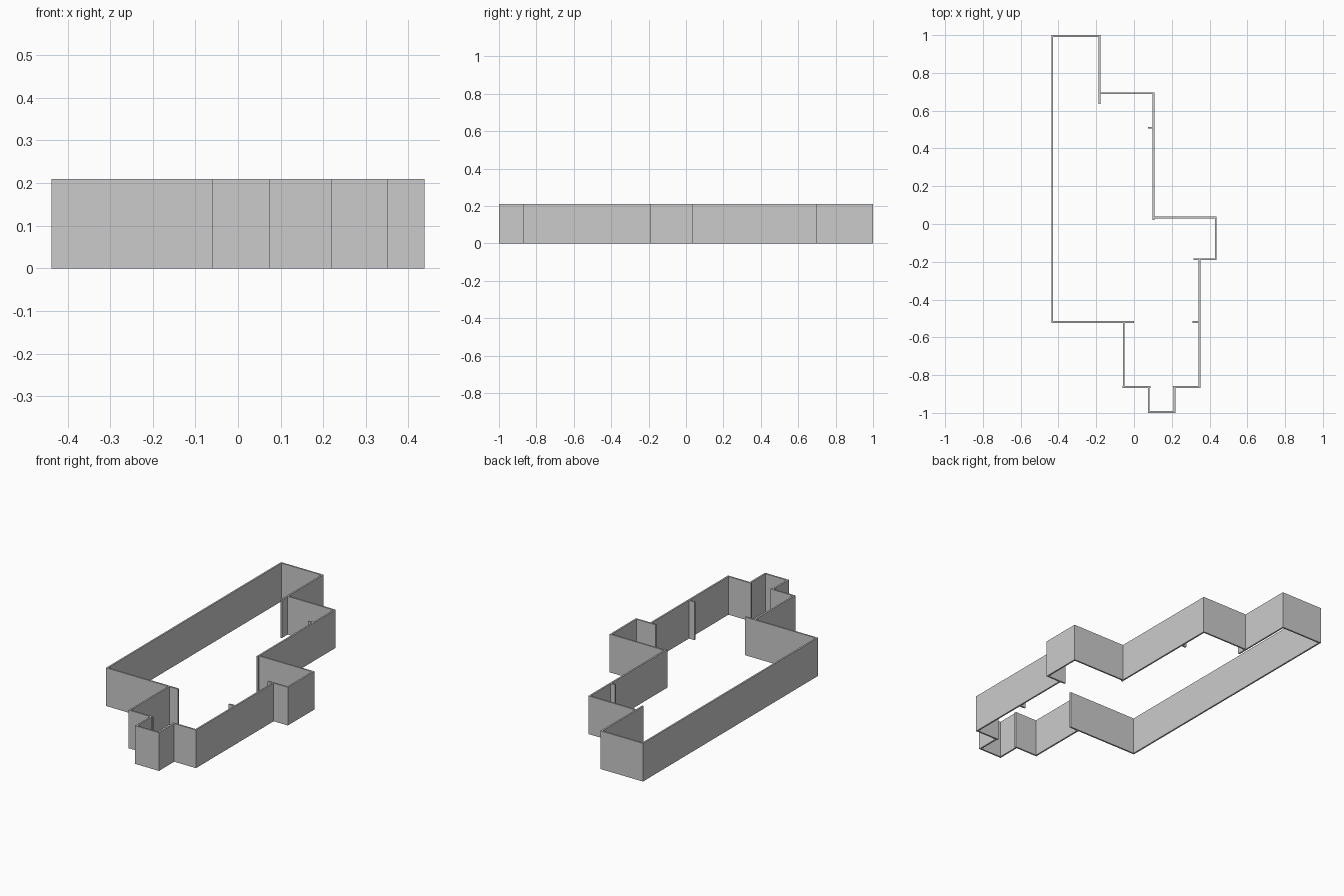
import bpy

if "Cube" in bpy.data.objects:
    bpy.data.objects.remove(bpy.data.objects["Cube"])

HEIGHT = 0.21


def wall(name, x0, x1, y0, y1):
    """Upright wall slab standing on the ground between the given limits."""
    bpy.ops.mesh.primitive_cube_add(size=1, location=((x0 + x1) / 2, (y0 + y1) / 2, HEIGHT / 2))
    ob = bpy.context.object
    ob.name = name
    ob.scale = (x1 - x0, y1 - y0, HEIGHT)
    bpy.ops.object.transform_apply(location=False, rotation=False, scale=True)


T = 0.009  # wall thickness


def wall_x(name, x0, x1, y):
    wall(name, x0, x1, y - T / 2, y + T / 2)


def wall_y(name, x, y0, y1):
    wall(name, x - T / 2, x + T / 2, y0, y1)


# Long main room
wall_y("left_wall", -0.4335, -0.523, 1.0)
wall_x("back_wall", -0.438, -0.178, 0.9955)
wall_y("back_room_side_wall", -0.183, 0.636, 1.0)
wall_x("back_step_wall", -0.183, 0.107, 0.692)
wall_y("middle_side_wall", 0.103, 0.021, 0.696)
wall_x("middle_stub", 0.073, 0.103, 0.51)
wall_x("left_front_wall", -0.438, 0.0, -0.519)

# Right bay
wall_x("bay_back_wall", 0.0985, 0.438, 0.034)
wall_y("bay_side_wall", 0.4335, -0.19, 0.038)
wall_x("bay_front_wall", 0.315, 0.438, -0.187)

# Front room
wall_y("front_room_right_wall", 0.347, -0.868, -0.187)
wall_x("front_room_stub", 0.31, 0.347, -0.519)
wall_y("front_room_left_wall", -0.055, -0.868, -0.519)
wall_x("front_left_wall", -0.06, 0.087, -0.863)
wall_x("front_right_wall", 0.206, 0.3515, -0.863)

# Front porch
wall_y("porch_left_wall", 0.0775, -1.0, -0.863)
wall_y("porch_right_wall", 0.2145, -1.0, -0.863)
wall_x("porch_front_wall", 0.073, 0.219, -0.9955)
